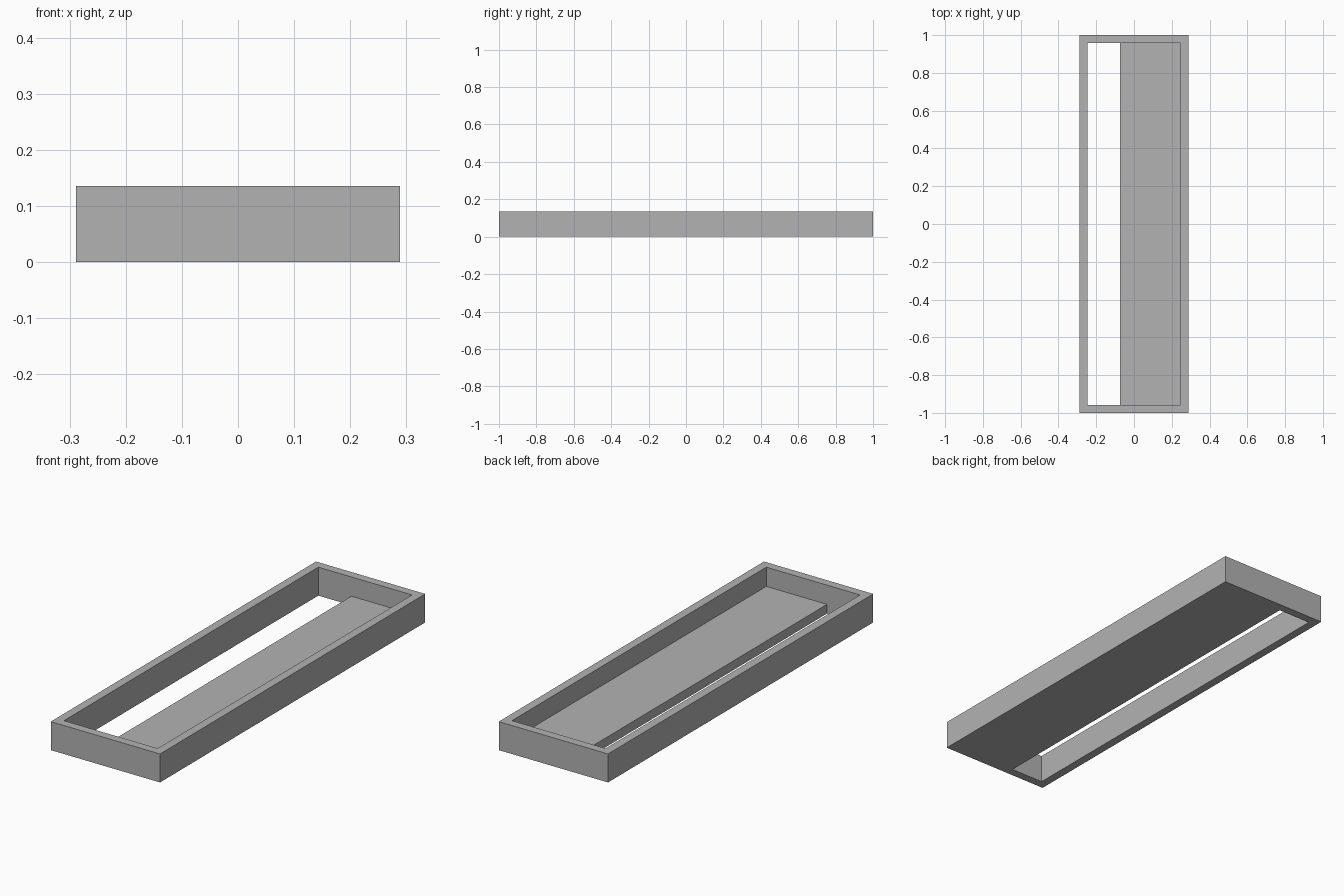
import bpy
import bmesh

cube = bpy.data.objects.get("Cube")
if cube:
    bpy.data.objects.remove(cube, do_unlink=True)

WIDTH, LENGTH, HEIGHT = 0.577, 2.0, 0.136
WALL = 0.041
FLOOR = 0.044
SLOT_EDGE = -0.073

grey = bpy.data.materials.new("plain grey")
grey.use_nodes = True
colour = (0.45, 0.45, 0.45, 1)
grey.diffuse_color = colour
grey.node_tree.nodes["Principled BSDF"].inputs["Base Color"].default_value = colour


def finish(bm, name):
    bmesh.ops.recalc_face_normals(bm, faces=bm.faces)
    mesh = bpy.data.meshes.new(name)
    bm.to_mesh(mesh)
    bm.free()
    mesh.materials.append(grey)
    obj = bpy.data.objects.new(name, mesh)
    bpy.context.collection.objects.link(obj)
    return obj


def box(name, low, high):
    bm = bmesh.new()
    bmesh.ops.create_cube(bm, size=1)
    for v in bm.verts:
        v.co = [h if c > 0 else l for c, l, h in zip(v.co, low, high)]
    return finish(bm, name)


def cut(target, cutter):
    mod = target.modifiers.new(cutter.name, "BOOLEAN")
    mod.operation = "DIFFERENCE"
    mod.solver = "EXACT"
    mod.object = cutter
    cutter.hide_render = True
    cutter.hide_set(True)


x, y = WIDTH / 2, LENGTH / 2
ix, iy = x - WALL, y - WALL

# Solid tray block
tray = box("tray", (-x, -y, 0), (x, y, HEIGHT))

# Recess above the floor, then the long slot through it along the right wall
recess = box("recess_cutter", (-ix, -iy, FLOOR), (ix, iy, HEIGHT * 2))
slot = box("slot_cutter", (-ix, -iy, -HEIGHT), (SLOT_EDGE, iy, HEIGHT * 2))
cut(tray, recess)
cut(tray, slot)

# Bake the cuts into the tray and drop the cutters
bpy.context.view_layer.update()
evaluated = tray.evaluated_get(bpy.context.evaluated_depsgraph_get())
carved = bpy.data.meshes.new_from_object(evaluated)
tray.modifiers.clear()
tray.data = carved
for cutter in (recess, slot):
    bpy.data.objects.remove(cutter, do_unlink=True)
